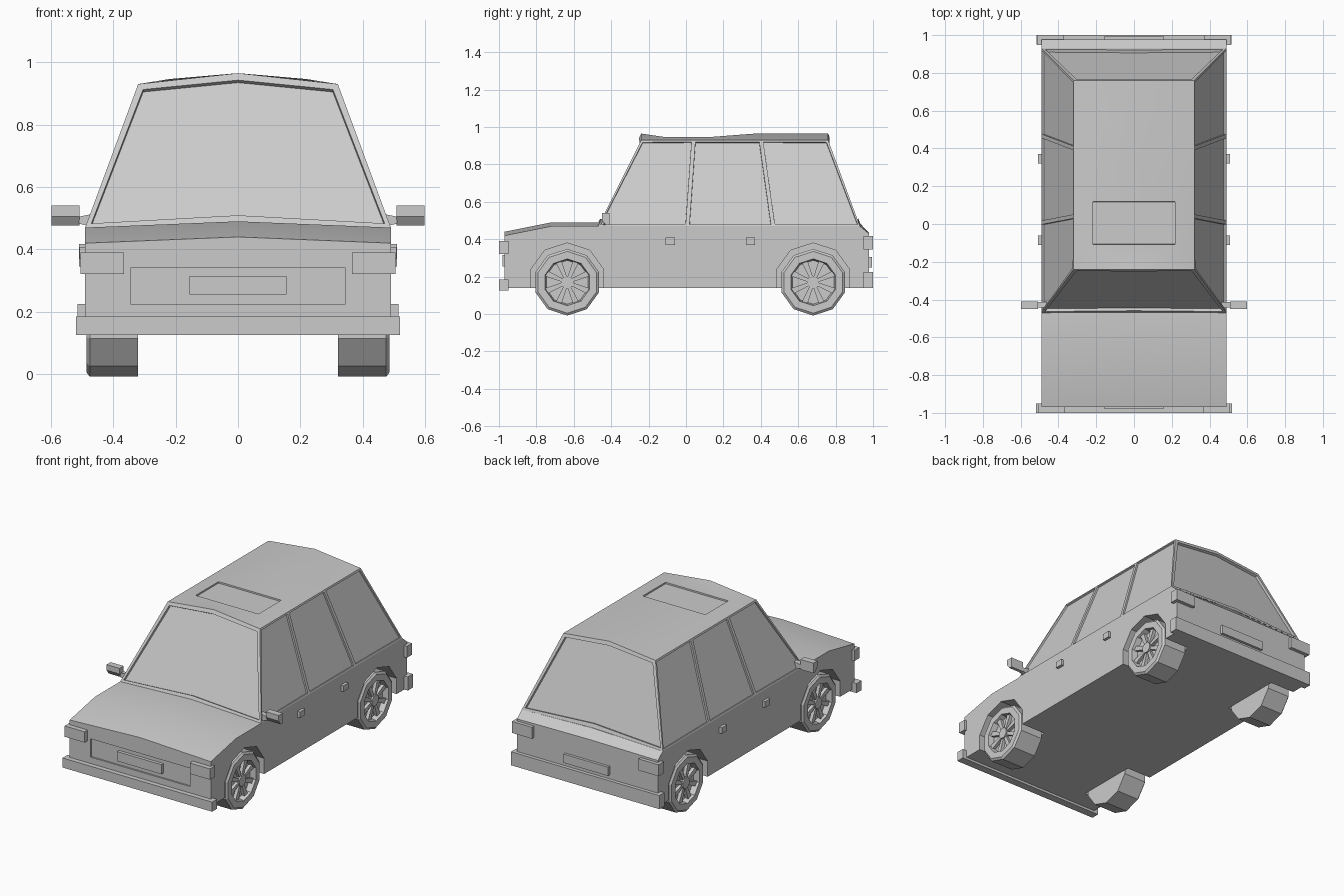
import bpy, bmesh
from math import sin, cos, pi

cube = bpy.data.objects.get("Cube")
if cube:
    bpy.data.objects.remove(cube, do_unlink=True)

grey = bpy.data.materials.new("plain_grey")
grey.use_nodes = True
GREY = (0.6, 0.6, 0.6, 1)
grey.diffuse_color = GREY
grey.node_tree.nodes["Principled BSDF"].inputs["Base Color"].default_value = GREY


def finish(name, bm, mirror=False):
    """Turn a bmesh into a named object, optionally mirrored across x = 0."""
    mesh = bpy.data.meshes.new(name)
    bm.to_mesh(mesh)
    bm.free()
    mesh.materials.append(grey)
    ob = bpy.data.objects.new(name, mesh)
    bpy.context.collection.objects.link(ob)
    if mirror:
        ob.modifiers.new("mirror", "MIRROR").use_mirror_merge = False
    return ob


def loft(bm, rings):
    """Skin a list of equal-length point rings and cap both ends."""
    vs = [[bm.verts.new(p) for p in ring] for ring in rings]
    n = len(vs[0])
    for a, b in zip(vs, vs[1:]):
        for i in range(n):
            j = (i + 1) % n
            bm.faces.new((a[i], a[j], b[j], b[i]))
    bm.faces.new(vs[0])
    bm.faces.new(vs[-1])
    bmesh.ops.recalc_face_normals(bm, faces=bm.faces)


def prism(bm, outline, x0, x1):
    loft(bm, [[(x, y, z) for y, z in outline] for x in (x0, x1)])


def block(bm, x0, x1, y0, y1, z0, z1):
    prism(bm, [(y0, z0), (y1, z0), (y1, z1), (y0, z1)], x0, x1)


def circle(y, z, r, n=10, turn=0.0):
    steps = [2 * pi * i / n + turn for i in range(n)]
    return [(y + r * cos(a), z + r * sin(a)) for a in steps]


def block_part(name, *size, mirror=False):
    bm = bmesh.new()
    block(bm, *size)
    return finish(name, bm, mirror)


def smooth(ob):
    bpy.ops.object.select_all(action="DESELECT")
    ob.select_set(True)
    bpy.context.view_layer.objects.active = ob
    bpy.ops.object.shade_smooth_by_angle()


AXLES = {"front": -0.635, "rear": 0.68}
W = 0.49

# Lower body: stations of (y, edge height, crest height)
stations = [(-0.97, 0.42, 0.44), (-0.72, 0.47, 0.49), (-0.47, 0.47, 0.49),
            (0.93, 0.47, 0.485), (0.978, 0.43, 0.435)]
bm = bmesh.new()
loft(bm, [[(-W, y, 0.14), (-W, y, e), (0, y, c), (W, y, e), (W, y, 0.14)]
          for y, e, c in stations])
body = finish("lower_body", bm)

# Wheel wells and grille recess
bm = bmesh.new()
for y in AXLES.values():
    for side in (-1, 1):
        prism(bm, circle(y, 0.175, 0.205, turn=pi / 2), side * 0.32, side * 0.6)
block(bm, -0.345, 0.345, -1.1, -0.96, 0.225, 0.34)
cutter = finish("recess_cutter", bm)
cutter.hide_render = True
cut = body.modifiers.new("recesses", "BOOLEAN")
cut.operation, cut.solver, cut.object = "DIFFERENCE", "EXACT", cutter
bpy.context.view_layer.objects.active = body
bpy.ops.object.modifier_apply(modifier="recesses")
bpy.data.objects.remove(cutter, do_unlink=True)
smooth(body)

# Cabin: window posts split each side into three panes
bm = bmesh.new()
V = bm.verts.new
base_y, top_y = (-0.47, 0.008, 0.465, 0.93), (-0.24, 0.04, 0.402, 0.76)
base = {s: [V((s * W, y, 0.47)) for y in base_y] for s in (-1, 1)}
top = {s: [V((s * 0.32, y, 0.93)) for y in top_y] for s in (-1, 1)}
panes, ends = [], []
for s in (-1, 1):
    b, t = base[s], top[s]
    for i in range(3):
        panes.append(bm.faces.new((b[i], b[i + 1], t[i + 1], t[i])))
crest = []
for i in (0, 3):
    low, high = V((0, base_y[i], 0.487)), V((0, top_y[i], 0.965))
    ends.append(bm.faces.new((base[-1][i], low, base[1][i],
                              top[1][i], high, top[-1][i])))
    crest.append(high)

# Roof around the sunroof
peak = V((0, 0.37, 0.965))
rim = {s: [V((s * 0.22, y, 0.946)) for y in (-0.11, 0.12)] for s in (-1, 1)}
for s in (-1, 1):
    t, (rf, rb) = top[s], rim[s]
    bm.faces.new((t[0], crest[0], rf))
    bm.faces.new((t[0], t[1], rf))
    bm.faces.new((t[1], rb, rf))
    bm.faces.new((t[1], t[2], rb))
    bm.faces.new((t[2], peak, rb))
    bm.faces.new((t[2], t[3], crest[1], peak))
bm.faces.new((crest[0], rim[1][0], rim[-1][0]))
bm.faces.new((peak, rim[1][1], rim[-1][1]))
sunroof = bm.faces.new((rim[-1][0], rim[1][0], rim[1][1], rim[-1][1]))
bmesh.ops.recalc_face_normals(bm, faces=bm.faces)

# Recessed glass
for faces, width, depth in ((panes, 0.015, 0.01), (ends, 0.025, 0.016),
                            ([sunroof], 0.003, 0.009)):
    bmesh.ops.inset_individual(bm, faces=faces, thickness=0.001, depth=0)
    bmesh.ops.inset_individual(bm, faces=faces, thickness=width - 0.001, depth=0)
    bmesh.ops.inset_individual(bm, faces=faces, thickness=0.001, depth=-depth)
smooth(finish("cabin", bm))

# Wheels: tyre with dished rim, spokes and hub
tyre = [(0.32, 0.178), (0.475, 0.178), (0.485, 0.165),
        (0.485, 0.125), (0.45, 0.117)]
for end, y in AXLES.items():
    bm = bmesh.new()
    loft(bm, [[(x, *p) for p in circle(y, 0.17, r, turn=pi / 10)]
              for x, r in tyre])
    finish(end + "_tyre", bm, True)
    bm = bmesh.new()
    prism(bm, circle(y, 0.17, 0.035, 8, pi / 8), 0.44, 0.478)
    for i in range(8):
        a = 2 * pi * i / 8 + pi / 8
        spoke = [(0.025, -0.009), (0.12, -0.016), (0.12, 0.016), (0.025, 0.009)]
        prism(bm, [(y + u * cos(a) - v * sin(a), 0.17 + u * sin(a) + v * cos(a))
                   for u, v in spoke], 0.44, 0.47)
    finish(end + "_wheel_spokes", bm, True)

# Bumpers, number plates and lights
block_part("front_bumper", -0.52, 0.52, -1.0, -0.95, 0.125, 0.185)
block_part("rear_bumper", -0.515, 0.515, 0.95, 1.0, 0.14, 0.225)
block_part("front_plate", -0.155, 0.155, -0.98, -0.95, 0.255, 0.315)
block_part("rear_plate", -0.155, 0.155, 0.96, 0.995, 0.25, 0.305)
block_part("headlights", 0.365, 0.505, -1.0, -0.95, 0.322, 0.39, mirror=True)
block_part("tail_lights", 0.37, 0.51, 0.948, 1.0, 0.345, 0.417, mirror=True)

# Door handles
for name, y in (("front", -0.085), ("rear", 0.345)):
    block_part(name + "_door_handles", 0.48, 0.508, y - 0.025, y + 0.025,
               0.37, 0.408, mirror=True)

# Door mirrors on tapered arms
bm = bmesh.new()
prism(bm, [(-0.45, 0.505), (-0.43, 0.477), (-0.41, 0.477),
           (-0.41, 0.54), (-0.45, 0.54)], 0.508, 0.598)
loft(bm, [[(x, -0.442, z0), (x, -0.412, z0), (x, -0.412, z1), (x, -0.442, z1)]
          for x, z0, z1 in ((0.46, 0.47, 0.515), (0.51, 0.483, 0.505))])
finish("door_mirrors", bm, True)
